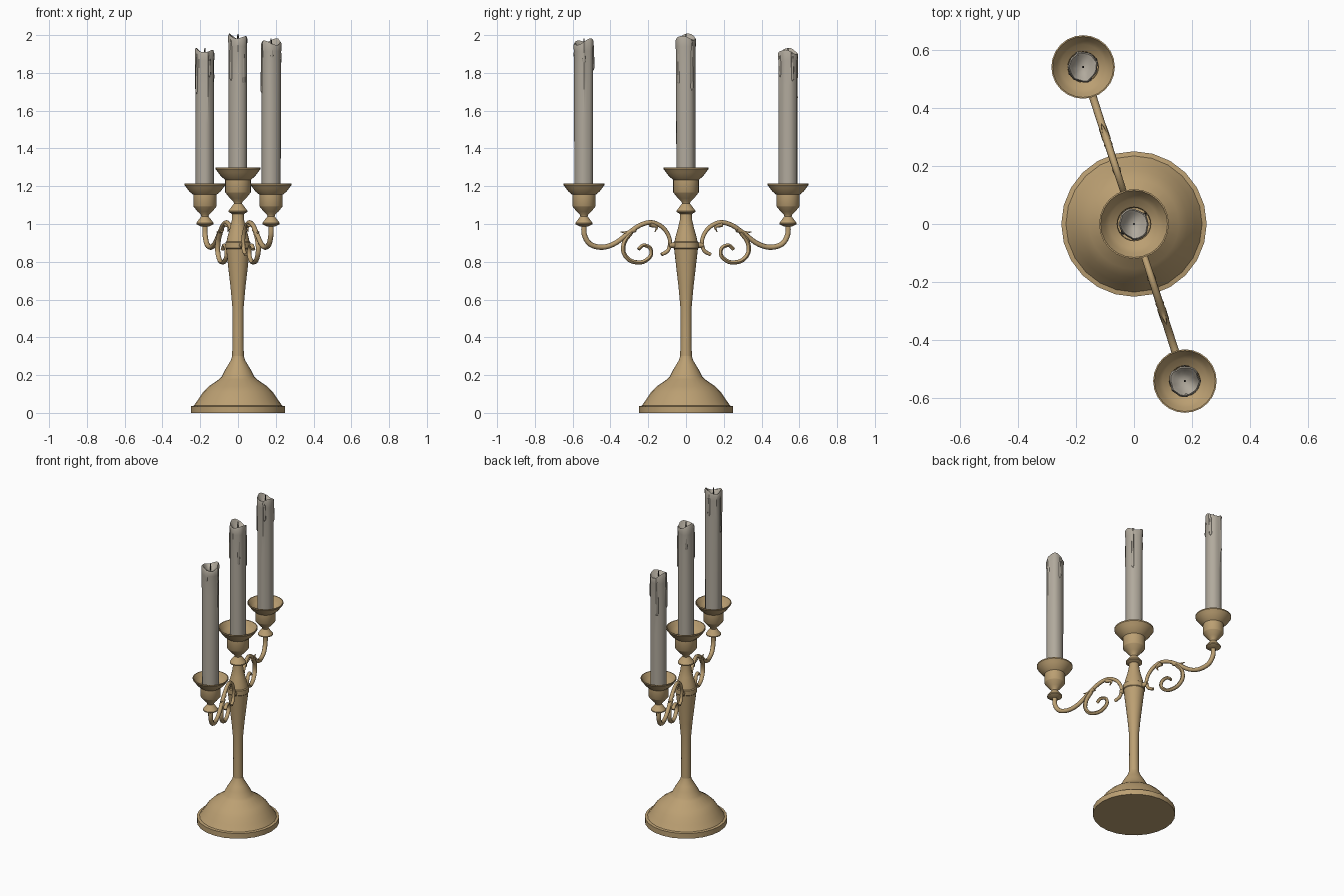
import bpy, bmesh, math, random
from mathutils import Vector

if "Cube" in bpy.data.objects:
    bpy.data.objects.remove(bpy.data.objects["Cube"])

random.seed(4)


def material(name, rgb):
    m = bpy.data.materials.new(name)
    m.diffuse_color = (*rgb, 1)
    m.use_nodes = True
    m.node_tree.nodes["Principled BSDF"].inputs["Base Color"].default_value = m.diffuse_color
    return m


BRASS = material("aged_brass", (0.50, 0.35, 0.17))
WAX = material("grey_wax", (0.44, 0.40, 0.335))
WICK = material("dark_wick", (0.05, 0.045, 0.04))


def finish(name, bm, mat, loc=(0, 0, 0), angle=35):
    bmesh.ops.recalc_face_normals(bm, faces=bm.faces)
    me = bpy.data.meshes.new(name)
    bm.to_mesh(me)
    bm.free()
    ob = bpy.data.objects.new(name, me)
    ob.location = loc
    me.materials.append(mat)
    bpy.context.collection.objects.link(ob)
    bpy.ops.object.select_all(action='DESELECT')
    ob.select_set(True)
    bpy.context.view_layer.objects.active = ob
    bpy.ops.object.shade_smooth_by_angle(angle=math.radians(angle))
    return ob


def skin_rings(bm, rings):
    """Join rings of points into a closed tube with capped ends."""
    vs = [[bm.verts.new(p) for p in r] for r in rings]
    n = len(vs[0])
    for a, b in zip(vs, vs[1:]):
        for i in range(n):
            bm.faces.new((a[i], a[(i + 1) % n], b[(i + 1) % n], b[i]))
    bm.faces.new(vs[0][::-1])
    bm.faces.new(vs[-1])


def lathe(name, profile, mat, loc=(0, 0, 0), n=24):
    bm = bmesh.new()
    skin_rings(bm, [[(r * math.cos(math.tau * i / n), r * math.sin(math.tau * i / n), z)
                     for i in range(n)] for r, z in profile])
    return finish(name, bm, mat, loc)


def spline(pts, steps=6):
    """Catmull-Rom curve through the points."""
    p = [Vector(q) for q in pts]
    p = [2 * p[0] - p[1]] + p + [2 * p[-1] - p[-2]]
    out = []
    for a, b, c, d in zip(p, p[1:], p[2:], p[3:]):
        for k in range(steps):
            t = k / steps
            out.append(0.5 * (2 * b + (c - a) * t + (2 * a - 5 * b + 4 * c - d) * t * t
                              + (3 * b - a - 3 * c + d) * t ** 3))
    return out + [p[-2]]


def scroll(name, pts, direction, r0, r1, steps=6, width=0.015):
    """Sweep an oval section along a path of (distance out, height)."""
    d = Vector((direction[0], direction[1], 0)).normalized()
    side = Vector((-d.y, d.x, 0))
    path = [d * (q[0] / 0.951) + Vector((0, 0, q[1])) for q in spline(pts, steps)]
    rings, last = [], len(path) - 1
    for i, c in enumerate(path):
        t = (path[min(i + 1, last)] - path[max(i - 1, 0)]).normalized()
        nrm = t.cross(side)
        r = r0 + (r1 - r0) * i / last
        w = width * r / max(r0, r1)
        rings.append([c + nrm * r * math.cos(a) + side * w * math.sin(a)
                      for a in (math.tau * k / 8 for k in range(8))])
    bm = bmesh.new()
    skin_rings(bm, rings)
    return finish(name, bm, BRASS, angle=50)


def candle(name, x, y, z0, z1, phase):
    """Wax column with runs down the side, an uneven rim and a melted hollow."""
    n = 20
    runs = [random.uniform(-0.004, 0.005) for _ in range(n)]
    rim = [0.012 * math.sin(2 * math.tau * i / n + phase)
           + 0.008 * math.sin(math.tau * i / n + 2 * phase) - 0.02 for i in range(n)]
    rows = [(0.049, z0, 0, .3), (0.05, z0 + (z1 - z0) * .5, 0, .6), (0.05, z1 - .2, 0, .8),
            (0.05, z1 - .07, 0, 1), (0.052, z1 - .012, 1, 1), (0.047, z1, 1, .8),
            (0.038, z1 - .012, .8, .4), (0.025, z1 - .04, .2, .2), (0.006, z1 - .05, 0, 0)]
    rings = []
    for r, z, k, w in rows:
        rings.append([((r + w * runs[i]) * math.cos(math.tau * i / n),
                       (r + w * runs[i]) * math.sin(math.tau * i / n),
                       z + k * rim[i]) for i in range(n)])
    bm = bmesh.new()
    skin_rings(bm, rings)
    finish(name, bm, WAX, (x, y, 0), 40)
    # raised drips of differing length
    for j in range(4):
        a = phase + j * 1.6
        length = random.uniform(0.06, 0.3)
        c = Vector((0.047 * math.cos(a), 0.047 * math.sin(a), 0))
        bm = bmesh.new()
        skin_rings(bm, [[(c.x + r * math.cos(math.tau * k / 8), c.y + r * math.sin(math.tau * k / 8), z)
                         for k in range(8)]
                        for r, z in ((.003, z1 - .04 - length), (.009, z1 - .025 - length),
                                     (.006, z1 - .06), (.004, z1 - .03))])
        finish(name + "_drip", bm, WAX, (x, y, 0), 60)
    lathe(name + "_wick", [(.004, z1 - .06), (.004, z1 - .012), (.002, z1 - .004)], WICK, (x, y, 0), 6)


# foot and stem
lathe("foot", [(.25, 0), (.25, .035), (.234, .038), (.21, .072), (.185, .11), (.155, .14),
               (.10, .178), (.086, .192), (.07, .225), (.052, .255), (.037, .28), (.031, .30)], BRASS)
lathe("stem", [(.031, .29), (.029, .42), (.03, .56), (.04, .67), (.054, .79), (.063, .868),
               (.067, .872), (.067, .903), (.061, .907), (.055, .935), (.042, .98),
               (.033, 1.02), (.030, 1.06)], BRASS)


# candle holders: knob, socket and flared drip dish
def holder(name, x, y, z, s):
    prof = [(.025, -.25), (.05, -.237), (.05, -.23), (.035, -.21), (.021, -.192), (.024, -.182),
            (.042, -.165), (.066, -.135), (.068, -.132), (.068, -.066), (.09, -.048),
            (.105, -.028), (.12, -.008), (.12, 0), (.115, 0), (.10, -.025), (.085, -.042),
            (.064, -.055), (.058, -.06), (.056, -.10)]
    lathe(name, [(r * s, z + h * s) for r, h in prof], BRASS, (x, y, 0))


holder("center_holder", 0, 0, 1.30, 1)
candle("center_candle", 0, 0, 1.19, 2.01, 2.2)

# the two scrolled arms, opposite each other
for label, sgn, top in (("front", -1, 1.985), ("back", 1, 1.935)):
    d = (-.308 * sgn, .951 * sgn)
    x, y = -.175 * sgn, .54 * sgn
    holder(label + "_holder", x, y, 1.215, .91)
    candle(label + "_candle", x, y, 1.12, top, 1.0 + sgn)
    scroll(label + "_arm", [(.54, 1.0), (.537, .94), (.505, .892), (.44, .877), (.373, .899),
                            (.304, .952), (.24, .995), (.177, 1.008), (.118, .977), (.086, .918),
                            (.094, .862), (.13, .838)], d, .015, .010)
    scroll(label + "_curl", [(.29, .957), (.325, .907), (.33, .85), (.294, .806), (.232, .798),
                             (.187, .832), (.19, .873), (.226, .887), (.252, .866)], d, .013, .009)
    # leaf tips and the joint to the stem collar
    scroll(label + "_leaf", [(.27, .972), (.31, .955), (.345, .958)], d, .016, .002)
    scroll(label + "_small_leaf", [(.19, .998), (.155, .985), (.165, .958)], d, .014, .002)
    scroll(label + "_joint", [(.05, .888), (.092, .888)], d, .016, .014, 2)
